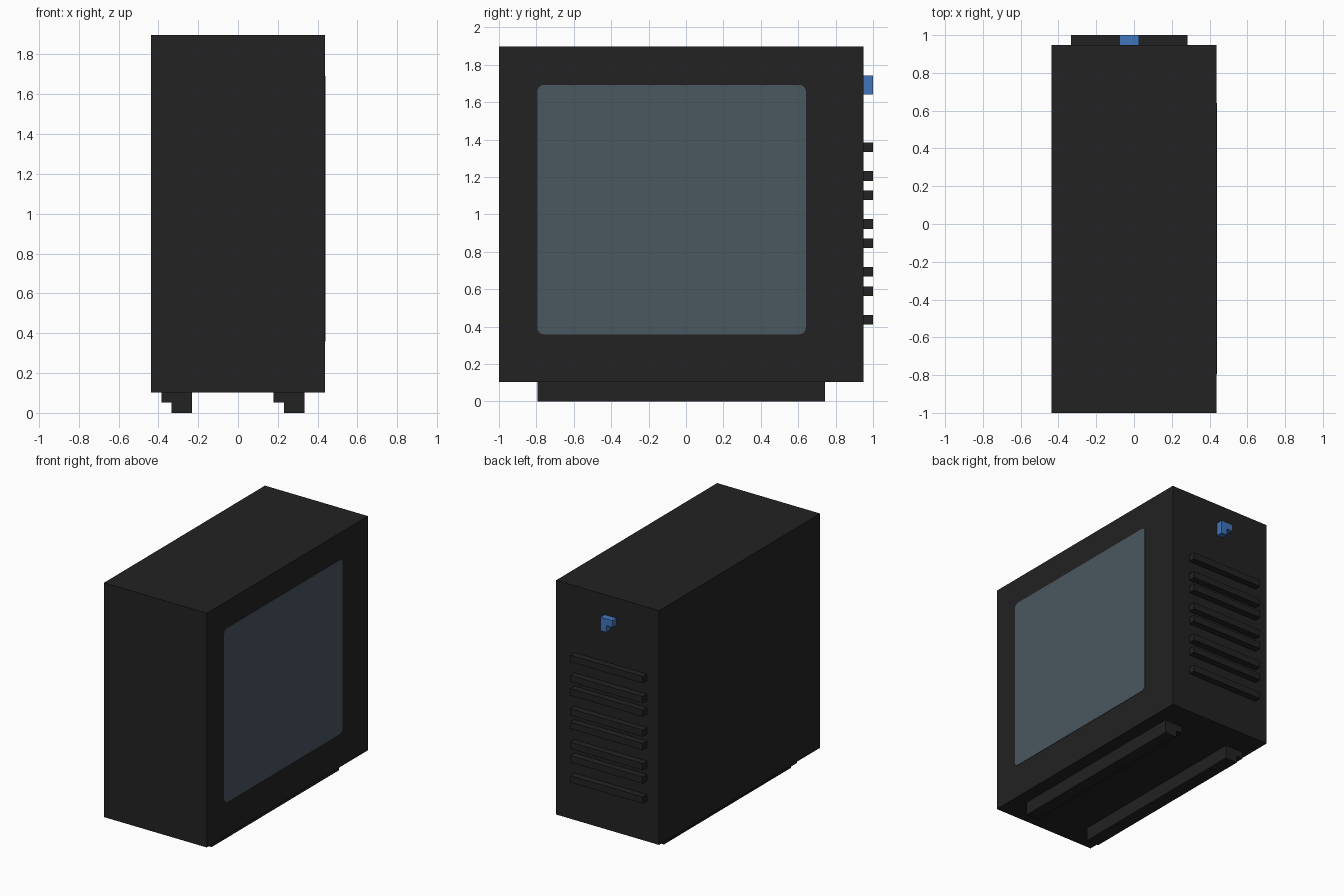
import bpy, bmesh

cube = bpy.data.objects.get("Cube")
if cube:
    bpy.data.objects.remove(cube, do_unlink=True)

U = 2 / 39                      # grid unit: the case is 17 x 39 x 37 units
X0, Y0 = -8.5 * U, -1.0         # lower corner of the grid


def material(name, rgb):
    m = bpy.data.materials.new(name)
    m.use_nodes = True
    m.diffuse_color = (*rgb, 1)
    bsdf = m.node_tree.nodes["Principled BSDF"]
    bsdf.inputs["Base Color"].default_value = (*rgb, 1)
    bsdf.inputs["Roughness"].default_value = 0.8
    return m


BLACK = material("case black", (0.016, 0.016, 0.016))
GLASS = material("smoky glass", (0.068, 0.095, 0.117))
BLUE = material("socket blue", (0.051, 0.178, 0.49))


def finish(name, bm, mat):
    bmesh.ops.recalc_face_normals(bm, faces=bm.faces)
    mesh = bpy.data.meshes.new(name)
    bm.to_mesh(mesh)
    bm.free()
    mesh.materials.append(mat)
    obj = bpy.data.objects.new(name, mesh)
    bpy.context.collection.objects.link(obj)
    return obj


def extrude_y(name, profile, y0, y1, mat):
    """Sweep an (x, z) outline in grid units from y0 to y1."""
    bm = bmesh.new()
    face = bm.faces.new([bm.verts.new((X0 + x * U, Y0 + y0 * U, z * U))
                         for x, z in profile])
    ext = bmesh.ops.extrude_face_region(bm, geom=[face])
    moved = [v for v in ext["geom"] if isinstance(v, bmesh.types.BMVert)]
    bmesh.ops.translate(bm, verts=moved, vec=(0, (y1 - y0) * U, 0))
    return finish(name, bm, mat)


def rect(x0, x1, z0, z1):
    return [(x0, z0), (x1, z0), (x1, z1), (x0, z1)]


# Main case
extrude_y("case_body", rect(0, 17, 2, 37), 0, 38, BLACK)

# Two long feet with a stepped flange on one side
for side, x in (("right", 2), ("left", 13)):
    step = [(x, 0), (x + 2, 0), (x + 2, 2), (x - 1, 2), (x - 1, 1), (x, 1)]
    extrude_y(f"{side}_foot", step, 4, 34, BLACK)

# Horizontal bars on the back
for i, z in enumerate((8, 11, 13, 16, 18, 21, 23, 26)):
    extrude_y(f"back_bar_{i + 1}", rect(2, 14, z, z + 1), 38, 39, BLACK)

# Small L-shaped blue socket on the back
extrude_y("back_socket", [(8, 32), (9, 32), (9, 34), (7, 34), (7, 33), (8, 33)],
          38, 39, BLUE)

# Side window: thin plate with rounded corners
bm = bmesh.new()
bmesh.ops.create_cube(bm, size=1)
for v in bm.verts:
    v.co = (-X0 + v.co.x * 0.006,
            Y0 + (18 + v.co.y * 28) * U,
            (20 + v.co.z * 26) * U)
corners = [e for e in bm.edges
           if abs(e.verts[0].co.x - e.verts[1].co.x) > 0.001]
bmesh.ops.bevel(bm, geom=corners, offset=0.035, segments=4, profile=0.5,
                affect='EDGES')
finish("side_window", bm, GLASS)
